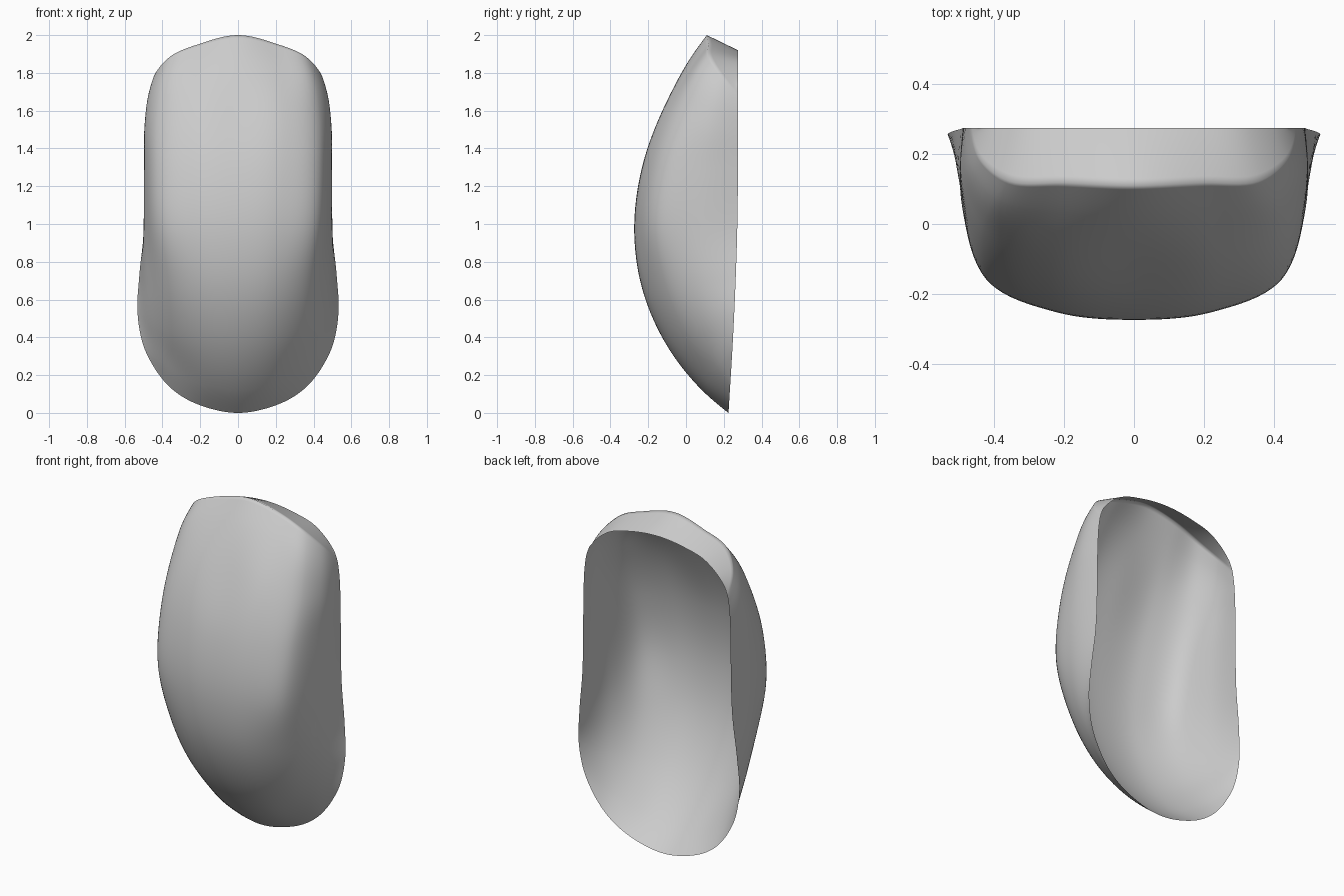
import bpy, bmesh
from mathutils import Vector

# Guide lines running from the bottom lip, up the front and over the top edge to the back rim
centre = [(0.224, 0.0), (0.085, 0.12), (-0.115, 0.38), (-0.238, 0.68), (-0.274, 0.95),
          (-0.233, 1.3), (-0.11, 1.63), (0.018, 1.87), (0.11, 2.0), (0.275, 1.92)]       # y, z
crown = [(0.17, 0.227, 0.03), (0.16, 0.1, 0.14), (0.18, -0.09, 0.39), (0.2, -0.212, 0.68),
         (0.22, -0.252, 0.96), (0.235, -0.213, 1.3), (0.235, -0.1, 1.62), (0.215, 0.03, 1.84),
         (0.2, 0.118, 1.955), (0.18, 0.275, 1.9)]
shoulder = [(0.29, 0.23, 0.083), (0.285, 0.13, 0.19), (0.335, -0.01, 0.42), (0.375, -0.115, 0.69),
            (0.413, -0.165, 0.98), (0.428, -0.12, 1.3), (0.425, -0.015, 1.59), (0.39, 0.065, 1.79),
            (0.355, 0.122, 1.889), (0.315, 0.275, 1.86)]
side = [(0.37, 0.234, 0.145), (0.387, 0.165, 0.255), (0.45, 0.105, 0.47), (0.475, 0.05, 0.71),
        (0.488, 0.04, 0.98), (0.491, 0.06, 1.3), (0.485, 0.1, 1.55), (0.46, 0.145, 1.72),
        (0.436, 0.18, 1.8), (0.4, 0.275, 1.795)]
rim = [(0.435, 0.225), (0.495, 0.34), (0.532, 0.53), (0.523, 0.72), (0.498, 0.96),
       (0.489, 1.3), (0.486, 1.5), (0.478, 1.62), (0.466, 1.69), (0.446, 1.74)]          # x, z


def spline(points, steps):
    """Smooth curve through the points, same number of steps in every span."""
    p = [Vector(q) for q in points]
    n = len(p)
    d = [max((p[i + 1] - p[i]).length, 1e-4) for i in range(n - 1)]
    slope = [(p[i + 1] - p[i]) / d[i] for i in range(n - 1)]
    tan = [(slope[i - 1] * d[i] + slope[i] * d[i - 1]) / (d[i - 1] + d[i]) for i in range(1, n - 1)]
    if tan:
        tan = [slope[0] * 1.5 - tan[0] * 0.5] + tan + [slope[-1] * 1.5 - tan[-1] * 0.5]
    else:
        tan = [slope[0], slope[0]]
    out = []
    for i in range(n - 1):
        for k in range(steps):
            t = k / steps
            out.append(p[i] * (2 * t**3 - 3 * t**2 + 1) + p[i + 1] * (3 * t**2 - 2 * t**3)
                       + tan[i] * d[i] * (t**3 - 2 * t**2 + t) + tan[i + 1] * d[i] * (t**3 - t**2))
    return out + [p[-1]]


def rim_depth(z):
    return min(0.275, 0.224 + 0.072 * z - 0.024 * z * z)


guides = [[(0, y, z) for y, z in centre], crown, shoulder, side]
# The top edge is tight, so each line is broken there; the rim itself runs on smoothly
lines = [spline(g[:9], 8)[:-1] + spline(g[8:], 8) for g in guides]
lines.append(spline([(x, rim_depth(z), z) for x, z in rim], 8))

# Open shell: loft mirrored rows across the guide lines
bm = bmesh.new()
grid = []
for row in zip(*lines):
    mirrored = [Vector((-v.x, v.y, v.z)) for v in reversed(row[1:])]
    grid.append([bm.verts.new(v) for v in spline(mirrored + list(row), 8)])
for a, b in zip(grid, grid[1:]):
    for i in range(len(a) - 1):
        bm.faces.new((a[i], a[i + 1], b[i + 1], b[i]))
for f in bm.faces:
    f.smooth = True
mesh = bpy.data.meshes.new("shell")
bm.to_mesh(mesh)
bm.free()
shell = bpy.data.objects.new("shell", mesh)
bpy.context.collection.objects.link(shell)
